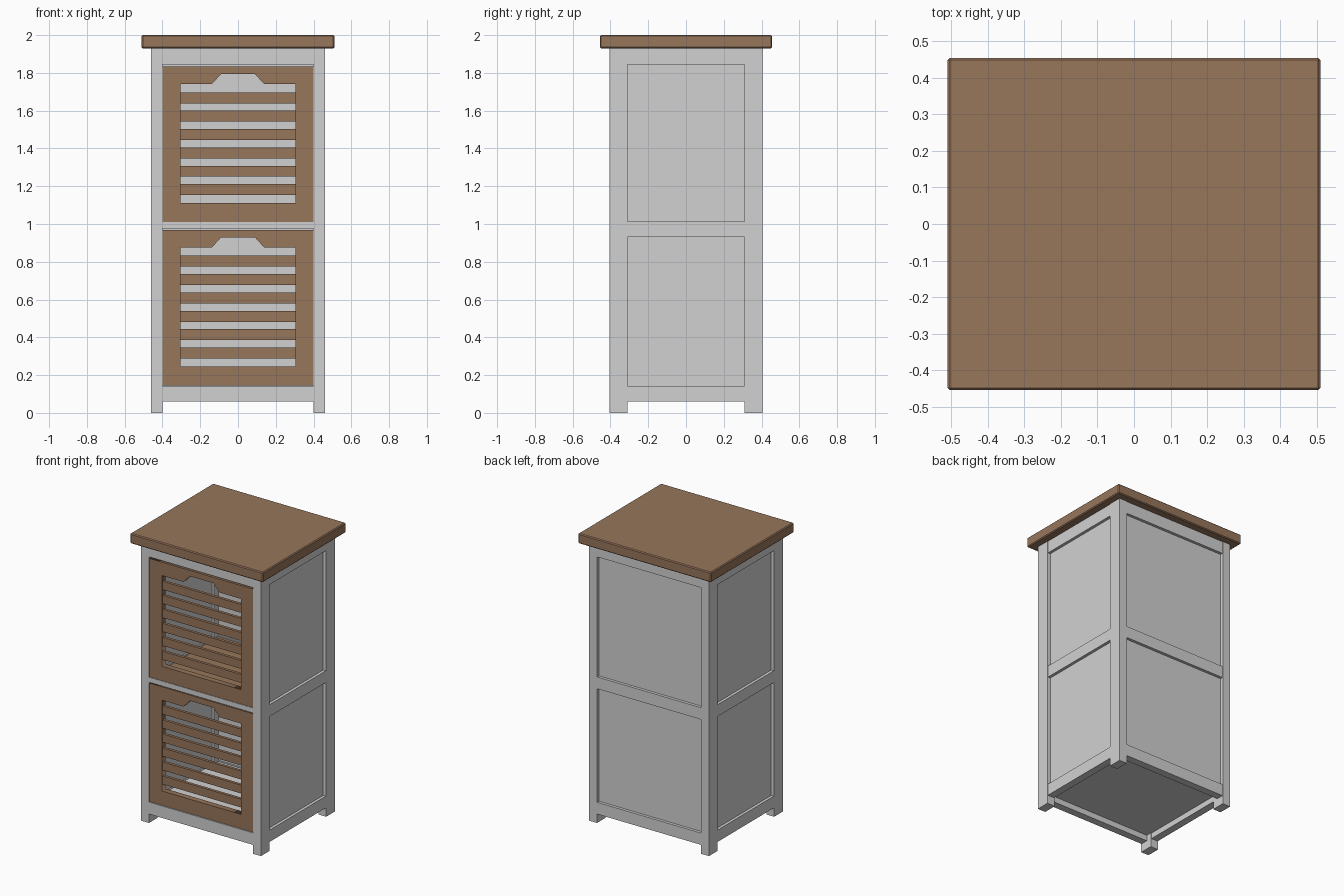
import bpy
import math

if "Cube" in bpy.data.objects:
    bpy.data.objects.remove(bpy.data.objects["Cube"])


def material(name, rgb):
    m = bpy.data.materials.new(name)
    m.diffuse_color = (*rgb, 1.0)
    m.use_nodes = True
    m.node_tree.nodes["Principled BSDF"].inputs["Base Color"].default_value = m.diffuse_color
    return m


GREY = material("pale grey paint", (0.64, 0.64, 0.64))
WOOD = material("brown wood", (0.31, 0.18, 0.105))


def box(name, x, y, z, mat, bevel=0.0):
    """Box from (min, max) ranges on each axis."""
    bpy.ops.mesh.primitive_cube_add(size=1)
    o = bpy.context.object
    o.name = name
    o.location = [(r[0] + r[1]) / 2 for r in (x, y, z)]
    o.scale = [r[1] - r[0] for r in (x, y, z)]
    bpy.ops.object.transform_apply(location=False, rotation=False, scale=True)
    o.data.materials.append(mat)
    if bevel:
        b = o.modifiers.new("soft_edge", 'BEVEL')
        b.width = bevel
        b.segments = 1
    return o


def span(s, a, b):
    return tuple(sorted((s * a, s * b)))


# Worktop
box("worktop", (-0.51, 0.51), (-0.455, 0.455), (1.93, 2.0), WOOD, 0.006)

# Corner legs
for sx in (-1, 1):
    for sy in (-1, 1):
        box("leg", span(sx, 0.40, 0.46), span(sy, 0.31, 0.405), (0, 1.93), GREY)

# Side and back rails with recessed panels
rails = {"bottom": (0.06, 0.142), "middle": (0.93, 1.012), "top": (1.845, 1.93)}
for name, z in rails.items():
    for sx in (-1, 1):
        box(f"side_{name}_rail", span(sx, 0.405, 0.457), (-0.31, 0.31), z, GREY)
    box(f"back_{name}_rail", (-0.40, 0.40), (0.35, 0.402), z, GREY)
for sx in (-1, 1):
    box("side_panel", span(sx, 0.415, 0.437), (-0.31, 0.31), (0.10, 1.90), GREY)
box("back_panel", (-0.40, 0.40), (0.36, 0.382), (0.10, 1.90), GREY)

# Front rails
for name, z in {"bottom": (0.06, 0.143), "middle": (0.975, 1.01), "top": (1.845, 1.93)}.items():
    box(f"front_{name}_rail", (-0.40, 0.40), (-0.402, -0.35), z, GREY)

# Cabinet floor and middle shelf
box("cabinet_floor", (-0.415, 0.415), (-0.35, 0.36), (0.10, 0.138), GREY)
box("middle_shelf", (-0.40, 0.40), (-0.35, 0.36), (0.975, 1.005), WOOD)


def door(z0):
    """Slatted door with a notched handle opening, bottom edge at z0."""
    outer = [(-0.399, 0), (0.399, 0), (0.399, 0.823), (-0.399, 0.823)]
    inner = [(-0.305, 0.10), (0.305, 0.10), (0.305, 0.73), (0.138, 0.73),
             (0.09, 0.783), (-0.09, 0.783), (-0.138, 0.73), (-0.305, 0.73)]
    cu = bpy.data.curves.new("door_outline", 'CURVE')
    cu.dimensions = '2D'
    cu.fill_mode = 'BOTH'
    cu.extrude = 0.02
    for pts in (outer, inner):
        s = cu.splines.new('POLY')
        s.points.add(len(pts) - 1)
        for p, (x, y) in zip(s.points, pts):
            p.co = (x, y, 0, 1)
        s.use_cyclic_u = True
    o = bpy.data.objects.new("door_frame", cu)
    bpy.context.collection.objects.link(o)
    o.location = (0, -0.38, z0)
    o.rotation_euler = (math.pi / 2, 0, 0)
    cu.materials.append(WOOD)
    bpy.ops.object.select_all(action='DESELECT')
    o.select_set(True)
    bpy.context.view_layer.objects.active = o
    bpy.ops.object.convert(target='MESH')
    # Slats
    for i in range(6):
        zc = z0 + 0.171 + i * 0.0972
        box("door_slat", (-0.31, 0.31), (-0.39, -0.37), (zc - 0.029, zc + 0.029), WOOD)


door(0.146)
door(1.011)
